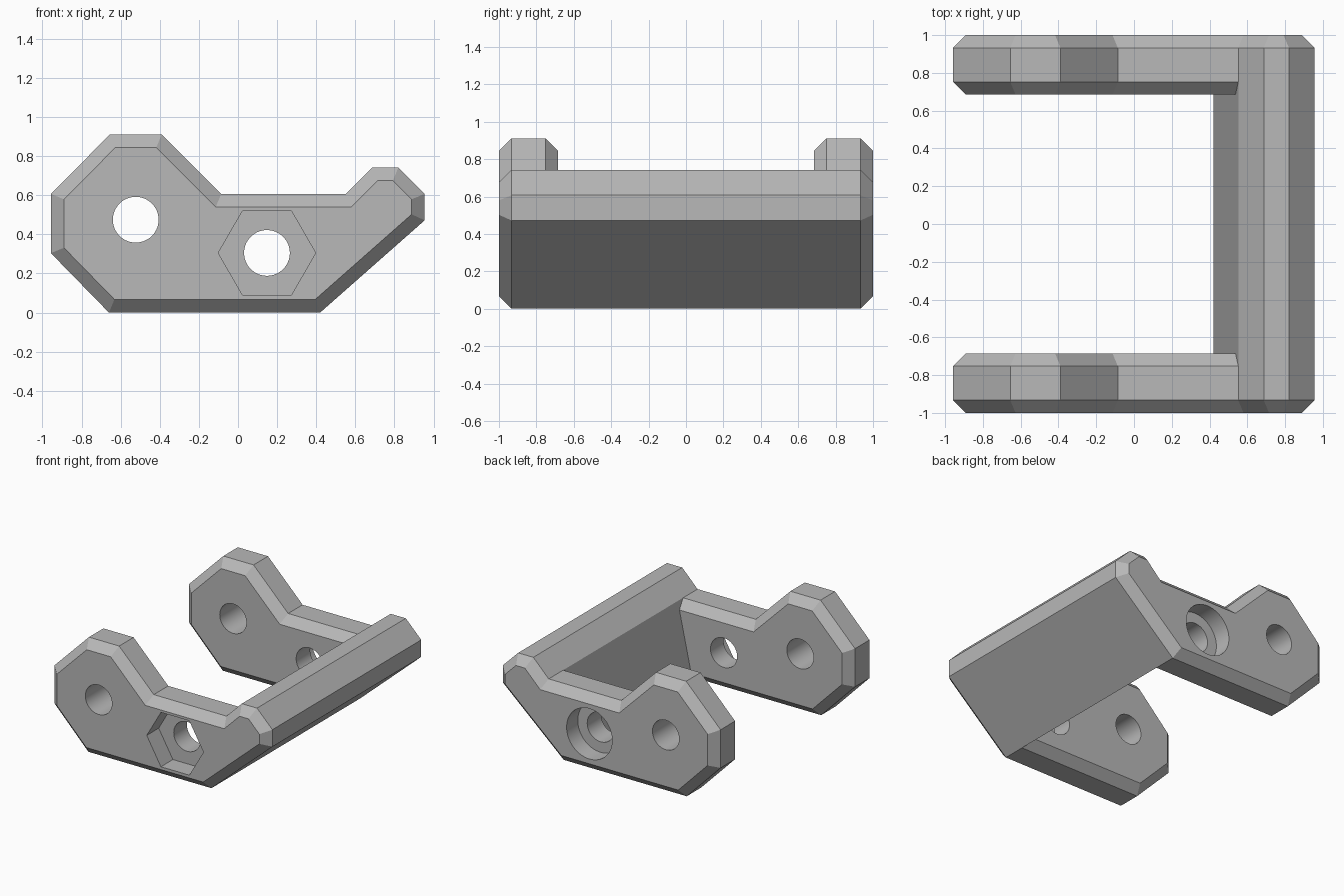
import bpy, bmesh, math
from mathutils import Vector

if "Cube" in bpy.data.objects:
    bpy.data.objects.remove(bpy.data.objects["Cube"])

C = 0.067                      # chamfer width
Y_OUT, Y_IN = 1.0, 0.685       # outer and inner face of each arm

# Side outline (x, z), counter-clockwise from the lower left
OUTLINE = [(-0.66, 0), (0.42, 0), (0.955, 0.472), (0.955, 0.607), (0.82, 0.742),
           (0.687, 0.742), (0.552, 0.607), (-0.086, 0.607), (-0.39, 0.911),
           (-0.655, 0.911), (-0.957, 0.607), (-0.957, 0.304)]
ARM = [0, 1, 6, 7, 8, 9, 10, 11]   # outline corners that belong to the arm


def inset(points, widths):
    """Move every edge inward by its own width and return the new corners."""
    result = []
    n = len(points)
    for i in range(n):
        p = Vector(points[i])
        d0 = (p - Vector(points[i - 1])).normalized()
        d1 = (Vector(points[(i + 1) % n]) - p).normalized()
        n0, n1 = Vector((-d0.y, d0.x)), Vector((-d1.y, d1.x))
        w0, w1 = widths[i - 1], widths[i]
        det = n0.x * n1.y - n0.y * n1.x
        result.append((p.x + (w0 * n1.y - w1 * n0.y) / det,
                       p.y + (n0.x * w1 - n1.x * w0) / det))
    return result


def bridge(bm, a, b, skip=()):
    for i in range(len(a)):
        if i not in skip:
            j = (i + 1) % len(a)
            bm.faces.new((a[i], a[j], b[j], b[i]))


grey = bpy.data.materials.new("grey")
grey.diffuse_color = (0.48, 0.48, 0.48, 1)
grey.use_nodes = True
grey.node_tree.nodes["Principled BSDF"].inputs["Base Color"].default_value = grey.diffuse_color

# Bracket body: two chamfered arms joined by a cross bar
bm = bmesh.new()
outer_small = inset(OUTLINE, [C] * 12)
arm_pts = [OUTLINE[i] for i in ARM]
# the arm edge lying on the cross bar stays in the bar's face
arm_small = inset(arm_pts, [C, 0, C, C, C, C, C, C])
sides = []
for s in (-1, 1):
    def ring(pts, y):
        return [bm.verts.new((x, s * y, z)) for x, z in pts]
    face_out = ring(outer_small, Y_OUT)
    full = ring(OUTLINE, Y_OUT - C)
    arm = ring(arm_pts, Y_IN + C)
    face_in = ring(arm_small, Y_IN)
    bm.faces.new(face_out)
    bm.faces.new(face_in)
    bridge(bm, face_out, full)
    bridge(bm, [full[i] for i in ARM], arm, skip=(1,))
    bridge(bm, arm, face_in, skip=(1,))
    sides.append((full, arm, face_in))

(f0, a0, i0), (f1, a1, i1) = sides
bm.faces.new((a0[1], i0[1], i0[2], a0[2], a1[2], i1[2], i1[1], a1[1]))  # inner bar face
bm.faces.new((f0[1], a0[1], a1[1], f1[1], f1[2], f0[2]))                # sloped underside
bm.faces.new((f0[6], a0[2], a1[2], f1[6], f1[5], f0[5]))                # inner top slope
for i in (2, 3, 4):                                                     # bar crest
    bm.faces.new((f0[i], f0[i + 1], f1[i + 1], f1[i]))
bmesh.ops.recalc_face_normals(bm, faces=bm.faces)
mesh = bpy.data.meshes.new("bracket")
bm.to_mesh(mesh)
bm.free()
mesh.materials.append(grey)
bracket = bpy.data.objects.new("bracket", mesh)
bpy.context.collection.objects.link(bracket)


def cut(name, x, z, radius, y0, y1, sides):
    """Cut a hole along y between y0 and y1."""
    bpy.ops.mesh.primitive_cylinder_add(vertices=sides, radius=radius, depth=y1 - y0,
                                        location=(x, (y0 + y1) / 2, z),
                                        rotation=(math.pi / 2, 0, 0))
    cutter = bpy.context.object
    cutter.name = name
    if sides == 6:             # points of the hexagon face sideways
        cutter.rotation_euler = (math.pi / 2, math.pi / 6, 0)
    cutter.data.materials.append(grey)
    cutter.hide_render = True
    bpy.context.view_layer.update()
    mod = bracket.modifiers.new(name, 'BOOLEAN')
    mod.operation, mod.solver, mod.object = 'DIFFERENCE', 'EXACT', cutter
    bpy.context.view_layer.objects.active = bracket
    bpy.ops.object.modifier_apply(modifier=name)
    bpy.data.objects.remove(cutter, do_unlink=True)


# Pivot holes, bolt holes, nut pocket in front, bolt head recess at the back
cut("pivot_hole", -0.523, 0.475, 0.117, -1.2, 1.2, 64)
for s in (-1, 1):
    cut("bolt_hole", 0.148, 0.305, 0.117, s * 0.85 - 0.3, s * 0.85 + 0.3, 64)
cut("nut_pocket", 0.148, 0.305, 0.249, -1.2, -0.85, 6)
cut("bolt_head_recess", 0.148, 0.305, 0.2, 0.86, 1.2, 64)

# Smooth hole walls, sharp everywhere else
bpy.ops.object.select_all(action='DESELECT')
bracket.select_set(True)
bpy.context.view_layer.objects.active = bracket
bpy.ops.object.shade_smooth_by_angle(angle=math.radians(20))
